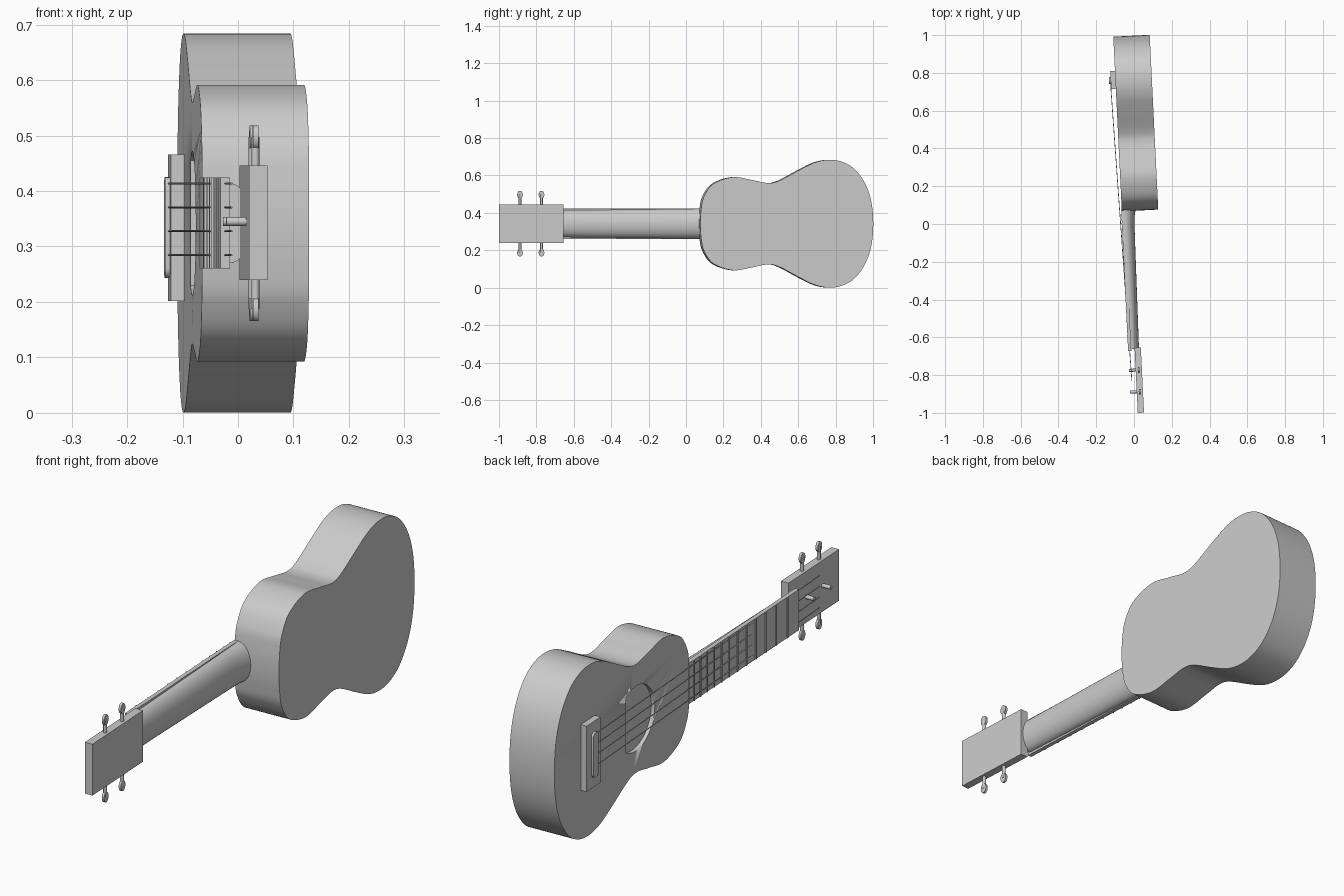
import bpy
import bmesh
import math
from mathutils import Matrix, Vector

if "Cube" in bpy.data.objects:
    bpy.data.objects.remove(bpy.data.objects["Cube"])

# One plain grey for the whole instrument
grey = bpy.data.materials.new("plain_grey")
grey.use_nodes = True
tone = (0.6, 0.6, 0.6, 1)
grey.diffuse_color = tone
grey.node_tree.nodes["Principled BSDF"].inputs["Base Color"].default_value = tone

TILT = Matrix.Rotation(0.049, 4, "Z")   # the instrument leans slightly on its side
MID = 0.342                             # height of the centre line
FACE, BACK = -0.061, 0.132              # soundboard and back planes


def finish(name, bm, smooth=False):
    bmesh.ops.recalc_face_normals(bm, faces=bm.faces)
    bm.transform(TILT)
    mesh = bpy.data.meshes.new(name)
    bm.to_mesh(mesh)
    bm.free()
    mesh.materials.append(grey)
    ob = bpy.data.objects.new(name, mesh)
    bpy.context.collection.objects.link(ob)
    if smooth:
        bpy.ops.object.select_all(action="DESELECT")
        ob.select_set(True)
        bpy.context.view_layer.objects.active = ob
        bpy.ops.object.shade_smooth_by_angle(angle=math.radians(35))
    return ob


def box(name, x0, x1, y0, y1, z0, z1):
    bm = bmesh.new()
    mat = Matrix.LocRotScale(Vector((x0 + x1, y0 + y1, z0 + z1)) / 2, None,
                             Vector((x1 - x0, y1 - y0, z1 - z0)))
    bmesh.ops.create_cube(bm, size=1, matrix=mat)
    return finish(name, bm)


def rod(name, a, b, radius, sides=12):
    a, b = Vector(a), Vector(b)
    bm = bmesh.new()
    turn = (b - a).to_track_quat("Z", "Y").to_matrix().to_4x4()
    bmesh.ops.create_cone(bm, cap_ends=True, segments=sides, radius1=radius, radius2=radius,
                          depth=(b - a).length, matrix=Matrix.Translation((a + b) / 2) @ turn)
    return finish(name, bm, True)


def slab(name, outline, x0, x1):
    """Extrude a (y, z) outline along x."""
    bm = bmesh.new()
    face = bm.faces.new([bm.verts.new((x0, y, z)) for y, z in outline])
    ext = bmesh.ops.extrude_face_region(bm, geom=[face])
    moved = [v for v in ext["geom"] if isinstance(v, bmesh.types.BMVert)]
    bmesh.ops.translate(bm, verts=moved, vec=(x1 - x0, 0, 0))
    return finish(name, bm, True)


def spline(points, steps=8):
    """Smooth curve through the points; the first and last only guide it."""
    out = []
    for p0, p1, p2, p3 in zip(points, points[1:], points[2:], points[3:]):
        for i in range(steps):
            t = i / steps
            out.append(tuple(0.5 * (2 * b + (c - a) * t + (2 * a - 5 * b + 4 * c - d) * t * t
                                    + (3 * b - a - 3 * c + d) * t ** 3)
                             for a, b, c, d in zip(p0, p1, p2, p3)))
    return out + [points[-2]]


# Body: figure-eight outline, mirrored about the centre line
half = [(0.075, -0.08), (0.07, 0), (0.075, 0.08), (0.09, 0.145), (0.14, 0.213), (0.245, 0.249),
        (0.35, 0.233), (0.43, 0.218), (0.49, 0.229), (0.6, 0.287), (0.68, 0.326), (0.75, 0.341),
        (0.82, 0.334), (0.89, 0.297), (0.95, 0.22), (0.985, 0.12), (0.996, 0), (0.985, -0.12)]
side = spline(half)
outline = [(y, MID + w) for y, w in side] + [(y, MID - w) for y, w in side[-2:0:-1]]
body = slab("body", outline, FACE, BACK)

# Sound hole: round recess with one straight edge
hole_y, hole_r = 0.44, 0.13
arc = [math.radians(60 + 240 * i / 40) for i in range(41)]
cutter = slab("sound_hole_cutter", [(hole_y + hole_r * math.cos(a), MID + hole_r * math.sin(a))
                                    for a in arc], FACE - 0.02, FACE + 0.015)
cutter.hide_render = True
cut = body.modifiers.new("sound_hole", "BOOLEAN")
cut.operation = "DIFFERENCE"
cut.solver = "EXACT"
cut.object = cutter
bpy.ops.object.select_all(action="DESELECT")
bpy.context.view_layer.objects.active = body
body.select_set(True)
bpy.ops.object.modifier_apply(modifier=cut.name)
bpy.data.objects.remove(cutter)

# Neck: half-round sections widening to the heel
bm = bmesh.new()
rings = []
for y, width, depth in [(-0.66, 0.072, 0.042), (-0.02, 0.079, 0.05), (0.04, 0.08, 0.053),
                        (0.085, 0.082, 0.062)]:
    rings.append([bm.verts.new((-0.048 + depth * math.sin(math.pi * i / 20), y,
                                MID + width * math.cos(math.pi * i / 20))) for i in range(21)])
for r, s in zip(rings, rings[1:]):
    for i in range(21):
        j = (i + 1) % 21
        bm.faces.new((r[i], r[j], s[j], s[i]))
bm.faces.new(rings[0])
bm.faces.new(rings[-1])
finish("neck", bm, True)

# Fretboard and frets
NUT, SADDLE = -0.67, 0.765
box("fretboard", -0.064, -0.047, NUT, 0.08, MID - 0.082, MID + 0.082)
for n in range(1, 13):
    y = SADDLE - (SADDLE - NUT) / 2 ** (n / 12)
    box("fret", -0.067, -0.06, y - 0.003, y + 0.003, MID - 0.082, MID + 0.082)

# Headstock, string posts and tuning pegs
box("headstock", -0.029, 0.004, -1, -0.655, MID - 0.102, MID + 0.104)
for y in (-0.888, -0.773):
    rod("string_post", (-0.065, y, MID + 0.003), (-0.02, y, MID + 0.003), 0.008)
    for s in (1, -1):
        rod("peg_stem", (-0.012, y, MID + s * 0.09), (-0.012, y, MID + s * 0.155), 0.007)
        knob = [(y + 0.015 * math.cos(a), MID + s * 0.155 + 0.021 * math.sin(a))
                for a in (math.tau * i / 20 for i in range(20))]
        slab("peg_knob", knob, -0.017, -0.007)

# Bridge with a round-ended saddle
box("bridge", -0.086, FACE + 0.002, 0.72, 0.815, MID - 0.14, MID + 0.124)
saddle = []
for s, start in ((1, 0), (-1, math.pi)):
    for i in range(11):
        a = start + math.pi * i / 10
        saddle.append((SADDLE + 0.018 * math.cos(a), MID - 0.008 + s * 0.073 + 0.018 * math.sin(a)))
slab("saddle", saddle, -0.095, -0.08)

# Strings
for i in range(4):
    z = MID + 0.007 + (i - 1.5) * 0.043
    rod("string", (-0.088, SADDLE, z), (-0.052, -0.83, z), 0.0018, 8)
